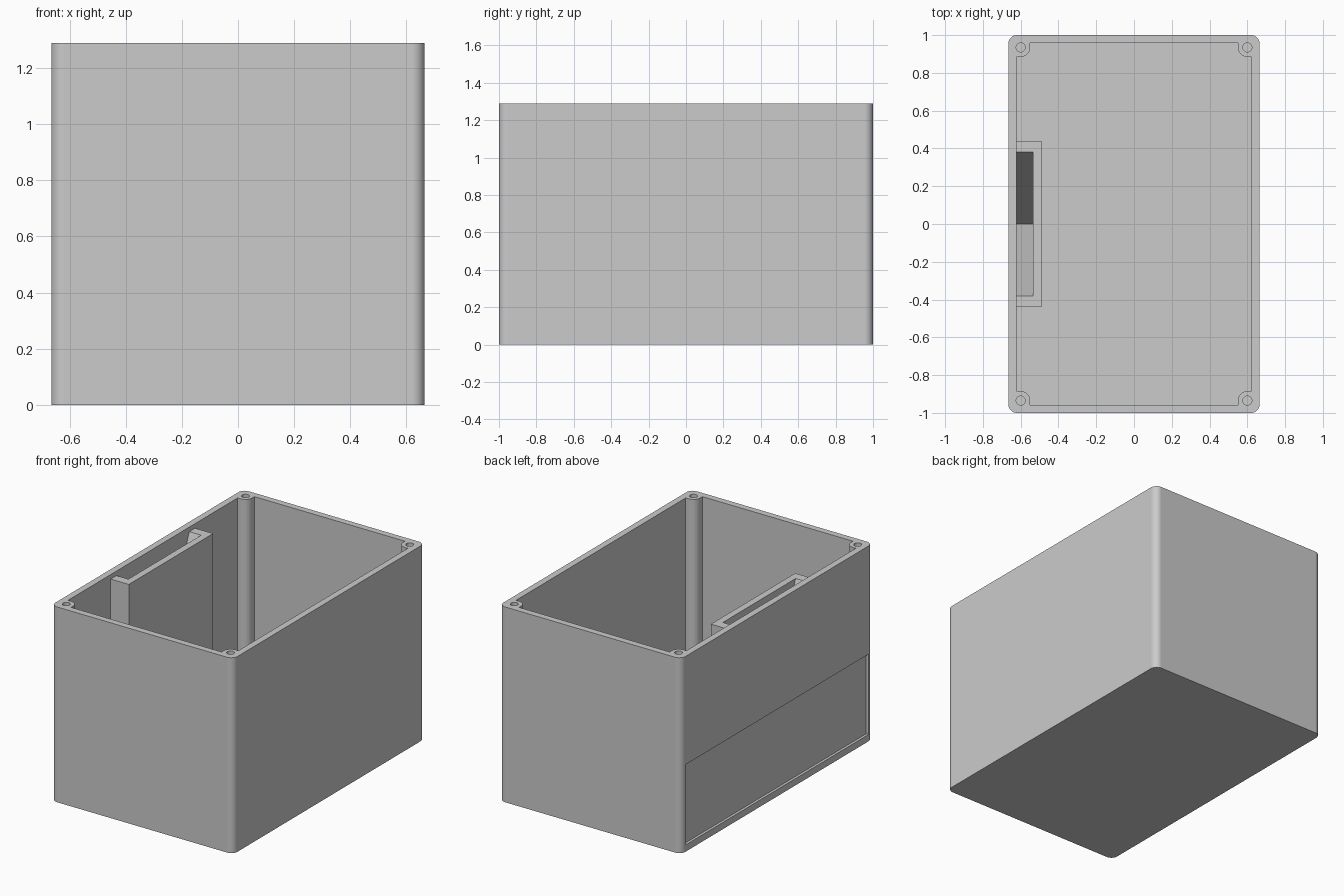
import bpy, bmesh, math
from mathutils import Vector

cube = bpy.data.objects.get("Cube")
if cube:
    bpy.data.objects.remove(cube, do_unlink=True)

HX, HY, H = 0.665, 1.0, 1.29          # outer half sizes and height
IX, IY, FLOOR = 0.622, 0.957, 0.043   # inner half sizes and floor level
PX, PY, PR = 0.6, 0.935, 0.05         # screw post centre and radius

grey = bpy.data.materials.new("light grey plastic")
grey.use_nodes = True
grey.diffuse_color = (0.6, 0.6, 0.6, 1)
grey.node_tree.nodes["Principled BSDF"].inputs["Base Color"].default_value = (0.6, 0.6, 0.6, 1)


def prism(name, base, extrude):
    """Solid made by extruding a closed outline of 3D points."""
    bm = bmesh.new()
    face = bm.faces.new([bm.verts.new(p) for p in base])
    top = bmesh.ops.extrude_face_region(bm, geom=[face])["geom"]
    moved = [v for v in top if isinstance(v, bmesh.types.BMVert)]
    bmesh.ops.translate(bm, verts=moved, vec=Vector(extrude))
    bmesh.ops.recalc_face_normals(bm, faces=bm.faces)
    mesh = bpy.data.meshes.new(name)
    bm.to_mesh(mesh)
    bm.free()
    mesh.materials.append(grey)
    obj = bpy.data.objects.new(name, mesh)
    bpy.context.collection.objects.link(obj)
    return obj


def box(name, lo, hi):
    base = [(lo[0], lo[1], lo[2]), (hi[0], lo[1], lo[2]),
            (hi[0], hi[1], lo[2]), (lo[0], hi[1], lo[2])]
    return prism(name, base, (0, 0, hi[2] - lo[2]))


def arc(cx, cy, r, start, end, n=10):
    angles = [math.radians(start + (end - start) * i / n) for i in range(n + 1)]
    return [(cx + r * math.cos(a), cy + r * math.sin(a)) for a in angles]


def four_corners(quarter, z):
    """Repeat a counter-clockwise +x +y corner outline in all four corners."""
    outline = []
    for sx, sy in ((1, 1), (-1, 1), (-1, -1), (1, -1)):
        pts = quarter if sx * sy > 0 else quarter[::-1]
        outline += [(x * sx, y * sy, z) for x, y in pts]
    return outline


def combine(target, tool, operation):
    mod = target.modifiers.new("combine", "BOOLEAN")
    mod.operation, mod.solver, mod.object = operation, "EXACT", tool
    bpy.context.view_layer.objects.active = target
    bpy.ops.object.modifier_apply(modifier=mod.name)
    bpy.data.objects.remove(tool, do_unlink=True)


# Rounded outer body
r = 0.045
body = prism("enclosure_body", four_corners(arc(HX - r, HY - r, r, 0, 90), 0), (0, 0, H))

# Inner cavity, leaving a screw post in each corner
notch = [(IX, PY - PR)] + arc(PX, PY, PR, 270, 180) + [(PX - PR, IY)]
combine(body, prism("cavity", four_corners(notch, FLOOR), (0, 0, H)), "DIFFERENCE")

# Holder on the inner right wall, with a V-shaped pocket
HOLDER_TOP = 1.26
combine(body, box("holder", (-0.64, -0.44, 0.02), (-0.49, 0.44, HOLDER_TOP)), "UNION")
pocket = [(0.38, 1.4), (0.38, HOLDER_TOP), (0, 0.3), (-0.38, HOLDER_TOP), (-0.38, 1.4)]
combine(body, prism("pocket", [(-IX, y, z) for y, z in pocket], (0.087, 0, 0)), "DIFFERENCE")

# Screw holes in the posts
for sx in (-1, 1):
    for sy in (-1, 1):
        ring = arc(PX * sx, PY * sy, 0.024, 0, 360, 24)[:-1]
        combine(body, prism("hole", [(x, y, 0.85) for x, y in ring], (0, 0, 1)), "DIFFERENCE")

# Shallow label recess on the outer right side
combine(body, box("recess", (-0.8, -0.955, 0.045), (-0.648, 0.955, 0.575)), "DIFFERENCE")

# Smooth rounded corners, crisp flat faces
bpy.ops.object.select_all(action="DESELECT")
body.select_set(True)
bpy.context.view_layer.objects.active = body
bpy.ops.object.shade_smooth_by_angle(angle=math.radians(30))
weighted = body.modifiers.new("weighted_normals", "WEIGHTED_NORMAL")
weighted.keep_sharp = True
